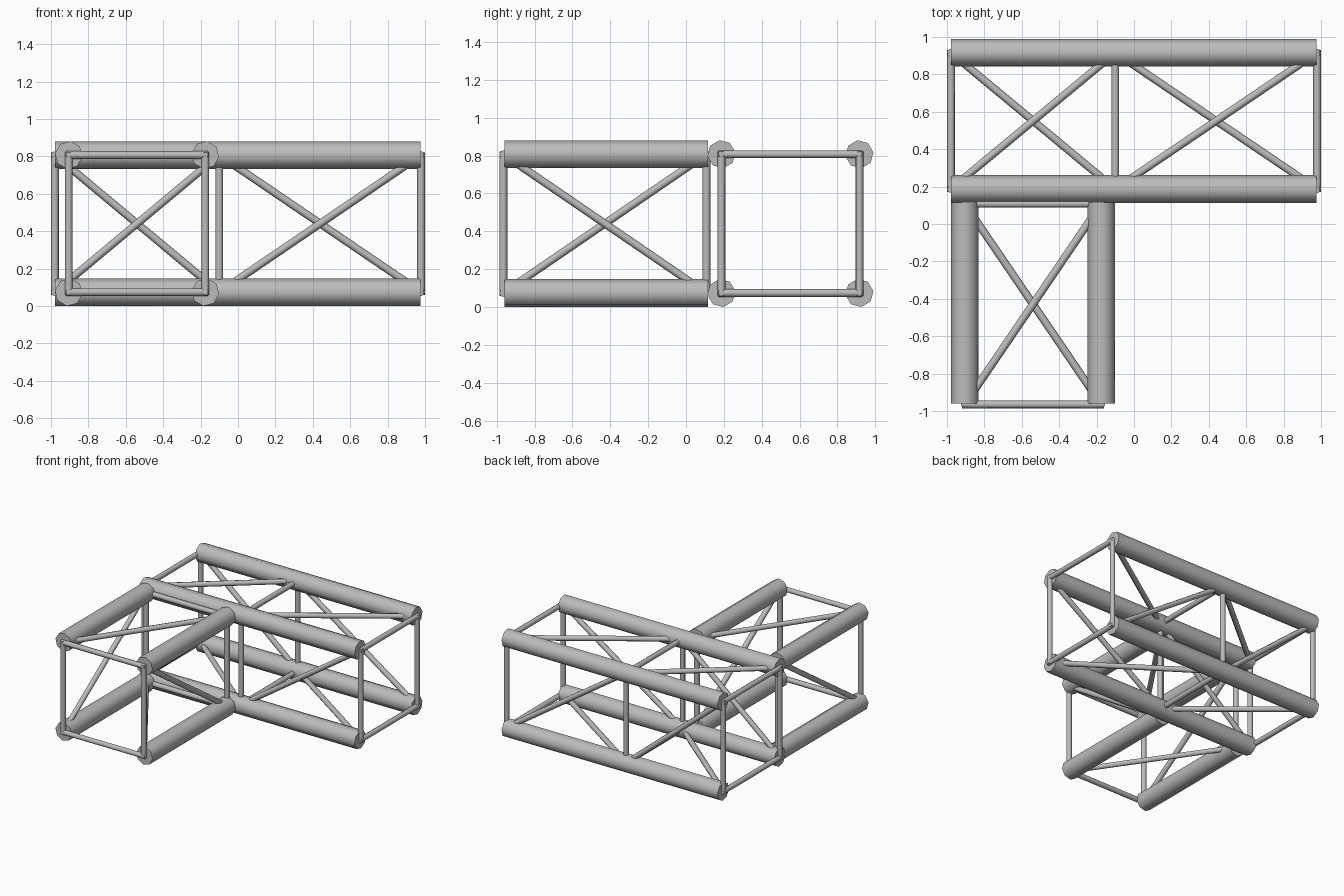
import bpy
import bmesh
from math import radians
from mathutils import Matrix, Vector

cube = bpy.data.objects.get("Cube")
if cube:
    bpy.data.objects.remove(cube, do_unlink=True)

steel = bpy.data.materials.new("grey steel")
steel.use_nodes = True
grey = (0.5, 0.5, 0.5, 1)
steel.diffuse_color = grey
steel.node_tree.nodes["Principled BSDF"].inputs["Base Color"].default_value = grey

CHORD, ROD = 0.0745, 0.021
LOW, HIGH = 0.074, 0.807


def tube(name, start, end, radius):
    """Eight-sided capped tube between two points, with smooth sides."""
    start, end = Vector(start), Vector(end)
    axis = end - start
    place = (Matrix.Translation((start + end) / 2)
             @ axis.to_track_quat('Z', 'Y').to_matrix().to_4x4()
             @ Matrix.Rotation(radians(8), 4, 'Z'))
    bm = bmesh.new()
    bmesh.ops.create_cone(bm, cap_ends=True, segments=8, radius1=radius,
                          radius2=radius, depth=axis.length, matrix=place)
    for face in bm.faces:
        face.smooth = len(face.verts) == 4
    mesh = bpy.data.meshes.new(name)
    bm.to_mesh(mesh)
    bm.free()
    mesh.materials.append(steel)
    bpy.context.collection.objects.link(bpy.data.objects.new(name, mesh))


def truss(name, point, sides, span, stations, turn):
    """Box truss: four chords, square rung frames and one diagonal per face."""
    near, far = sides
    corners = [(near, LOW), (near, HIGH), (far, HIGH), (far, LOW)]
    for i, corner in enumerate(corners):
        after = corners[(i + 1) % 4]
        tube(f"{name}_chord_{i}", point(span[0], corner), point(span[1], corner), CHORD)
        # Rungs joining neighbouring chords
        for j, s in enumerate(stations):
            a, b = Vector(point(s, corner)), Vector(point(s, after))
            extra = (b - a).normalized() * 0.015
            tube(f"{name}_rung_{j}_{i}", a - extra, b + extra, ROD)
        # Diagonals winding the same way around the box
        first, last = (corner, after) if turn > 0 else (after, corner)
        for j, (s, e) in enumerate(zip(stations, stations[1:])):
            a, b = Vector(point(s, first)), Vector(point(e, last))
            tube(f"{name}_diagonal_{j}_{i}", a.lerp(b, 0.04), b.lerp(a, 0.04), ROD)


# Long section along x
truss("long_truss", lambda s, c: (s, c[0], c[1]), (0.187, 0.916),
      (-0.978, 0.975), (-0.979, -0.1, 0.979), 1)

# Short branch along y
truss("branch_truss", lambda s, c: (c[0], s, c[1]), (-0.905, -0.175),
      (-0.96, 0.115), (-0.965, 0.108), 1)
